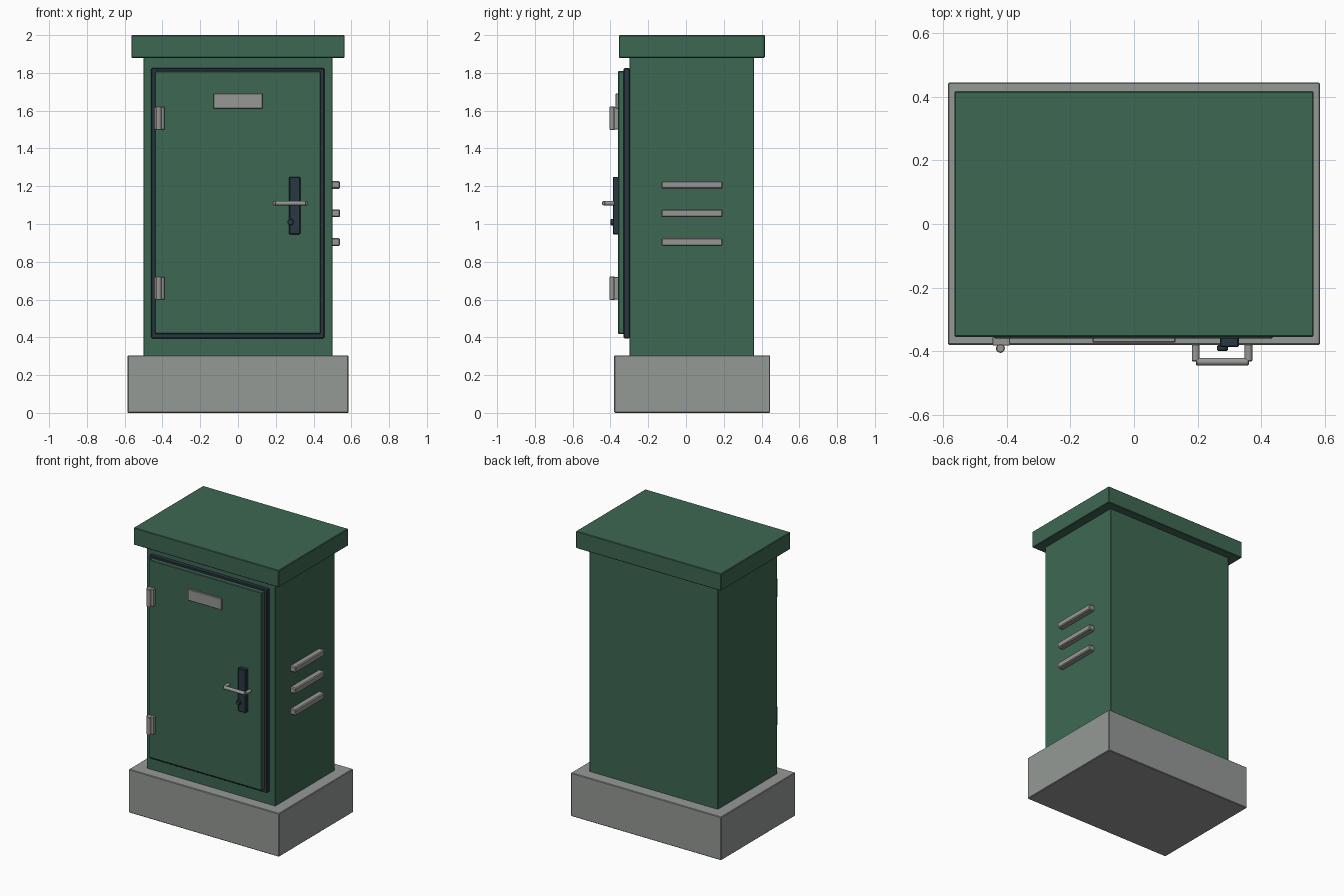
import bpy
from math import pi

cube = bpy.data.objects.get("Cube")
if cube:
    bpy.data.objects.remove(cube, do_unlink=True)


def material(name, rgb):
    m = bpy.data.materials.new(name)
    m.use_nodes = True
    m.diffuse_color = (*rgb, 1)
    m.node_tree.nodes["Principled BSDF"].inputs["Base Color"].default_value = (*rgb, 1)
    return m


GREEN = material("green paint", (0.048, 0.138, 0.084))
CONCRETE = material("concrete grey", (0.30, 0.32, 0.305))
METAL = material("bare metal", (0.31, 0.31, 0.30))
DARK = material("dark rubber", (0.022, 0.04, 0.055))


def finish(obj, name, mat, bevel, segments=1):
    obj.name = name
    obj.data.materials.append(mat)
    if bevel:
        mod = obj.modifiers.new("soft edges", 'BEVEL')
        mod.width = bevel
        mod.segments = segments
    return obj


def box(name, x, y, z, mat, bevel=0.004):
    """Box from (min, max) pairs on each axis."""
    centre = [(a + b) / 2 for a, b in (x, y, z)]
    bpy.ops.mesh.primitive_cube_add(size=1, location=centre)
    obj = bpy.context.object
    for v in obj.data.vertices:
        for i, (a, b) in enumerate((x, y, z)):
            v.co[i] *= b - a
    return finish(obj, name, mat, bevel)


def rod(name, centre, radius, length, axis, mat, bevel=0.003):
    turn = {'x': (0, pi / 2, 0), 'y': (pi / 2, 0, 0), 'z': (0, 0, 0)}[axis]
    bpy.ops.mesh.primitive_cylinder_add(vertices=20, radius=radius, depth=length,
                                        location=centre, rotation=turn)
    bpy.ops.object.shade_smooth_by_angle()
    return finish(bpy.context.object, name, mat, bevel)


# Plinth, cabinet and lid
box("plinth", (-.585, .585), (-.38, .445), (0, .305), CONCRETE)
box("cabinet_body", (-.5, .5), (-.3, .36), (.3, 1.885), GREEN, .003)
box("lid", (-.565, .565), (-.355, .418), (1.88, 2), GREEN)

# Door on its dark seal
box("door_seal", (-.46, .457), (-.33, -.298), (.395, 1.825), DARK)
box("door", (-.44, .437), (-.36, -.325), (.418, 1.81), GREEN)
box("name_plate", (-.13, .13), (-.372, -.357), (1.612, 1.69), METAL, .002)

# Hinges: a leaf with a barrel in front
for label, z in (("lower", .66), ("upper", 1.56)):
    box(label + "_hinge_leaf", (-.445, -.39), (-.382, -.355), (z - .06, z + .06), METAL, .002)
    rod(label + "_hinge_barrel", (-.42, -.391, z), .014, .124, 'z', METAL)

# Lock plate, key cylinder and handle
box("lock_plate", (.27, .33), (-.387, -.355), (.945, 1.25), DARK)
rod("key_cylinder", (.278, -.39, 1.01), .017, .018, 'y', DARK)
for label, x in (("inner", .194), ("outer", .36)):
    rod(label + "_handle_post", (x, -.405, 1.11), .012, .054, 'y', METAL)
rod("handle_grip", (.278, -.433, 1.11), .012, .166, 'x', METAL)

# Side vents
for i, z in enumerate((.905, 1.057, 1.207)):
    box(f"vent_{i + 1}", (.495, .54), (-.13, .193), (z - .021, z + .021), METAL, .006)
